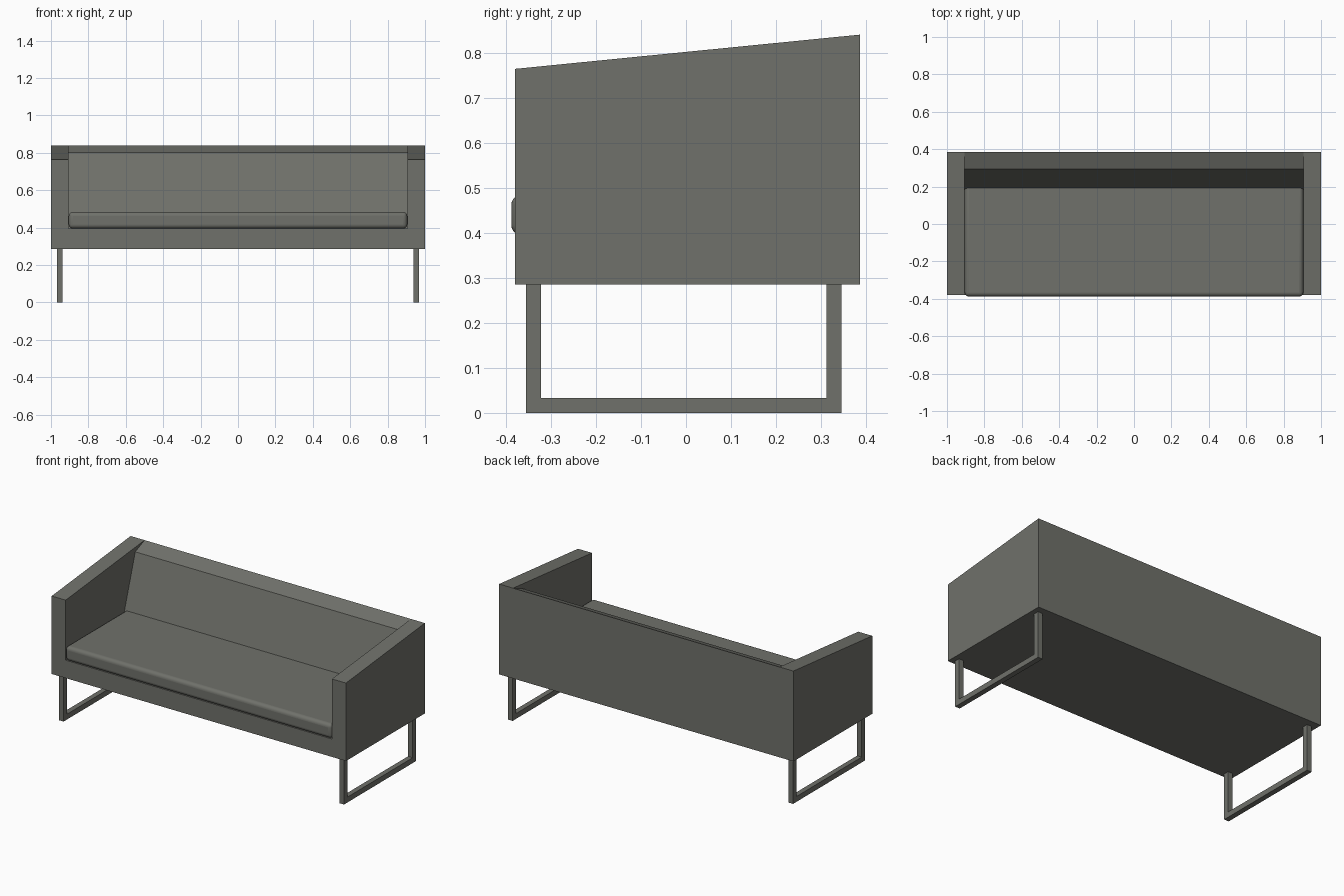
import bpy
import bmesh

if "Cube" in bpy.data.objects:
    bpy.data.objects.remove(bpy.data.objects["Cube"])

# One warm grey for the whole sofa
grey = bpy.data.materials.new("warm grey")
grey.diffuse_color = (0.16, 0.164, 0.145, 1)
grey.use_nodes = True
grey.node_tree.nodes["Principled BSDF"].inputs["Base Color"].default_value = grey.diffuse_color


def extrude_profile(name, profile, x0, x1):
    """Extrude a closed (y, z) profile along x."""
    bm = bmesh.new()
    face = bm.faces.new([bm.verts.new((x0, y, z)) for y, z in profile])
    ext = bmesh.ops.extrude_face_region(bm, geom=[face])
    moved = [v for v in ext["geom"] if isinstance(v, bmesh.types.BMVert)]
    bmesh.ops.translate(bm, verts=moved, vec=(x1 - x0, 0, 0))
    bmesh.ops.recalc_face_normals(bm, faces=bm.faces)
    mesh = bpy.data.meshes.new(name)
    bm.to_mesh(mesh)
    bm.free()
    mesh.materials.append(grey)
    obj = bpy.data.objects.new(name, mesh)
    bpy.context.collection.objects.link(obj)
    return obj


FRONT, BACK, BOTTOM, INNER = -0.38, 0.386, 0.285, 0.905

# Seat base and leaning backrest in one profile
extrude_profile("base_and_backrest", [
    (FRONT, BOTTOM), (BACK, BOTTOM), (BACK, 0.84), (0.295, 0.803),
    (0.163, 0.395), (FRONT, 0.395)], -INNER, INNER)

# Seat cushion with rounded edges, tucked into the backrest
cushion = extrude_profile("seat_cushion", [
    (-0.388, 0.395), (0.22, 0.395), (0.22, 0.484), (-0.388, 0.484)],
    -INNER, INNER)
bevel = cushion.modifiers.new("rounding", "BEVEL")
bevel.width = 0.022
bevel.segments = 5
bpy.context.view_layer.objects.active = cushion
cushion.select_set(True)
bpy.ops.object.shade_smooth_by_angle()

for side, s in (("left", -1), ("right", 1)):
    # Arm panel with sloping top
    extrude_profile(side + "_arm", [
        (FRONT, BOTTOM), (BACK, BOTTOM), (BACK, 0.84), (FRONT, 0.764)],
        s * INNER, s * 1.0)
    # U-shaped sled leg
    extrude_profile(side + "_leg_frame", [
        (-0.355, BOTTOM), (-0.355, 0), (0.345, 0), (0.345, BOTTOM),
        (0.312, BOTTOM), (0.312, 0.033), (-0.322, 0.033), (-0.322, BOTTOM)],
        s * 0.937, s * 0.969)
